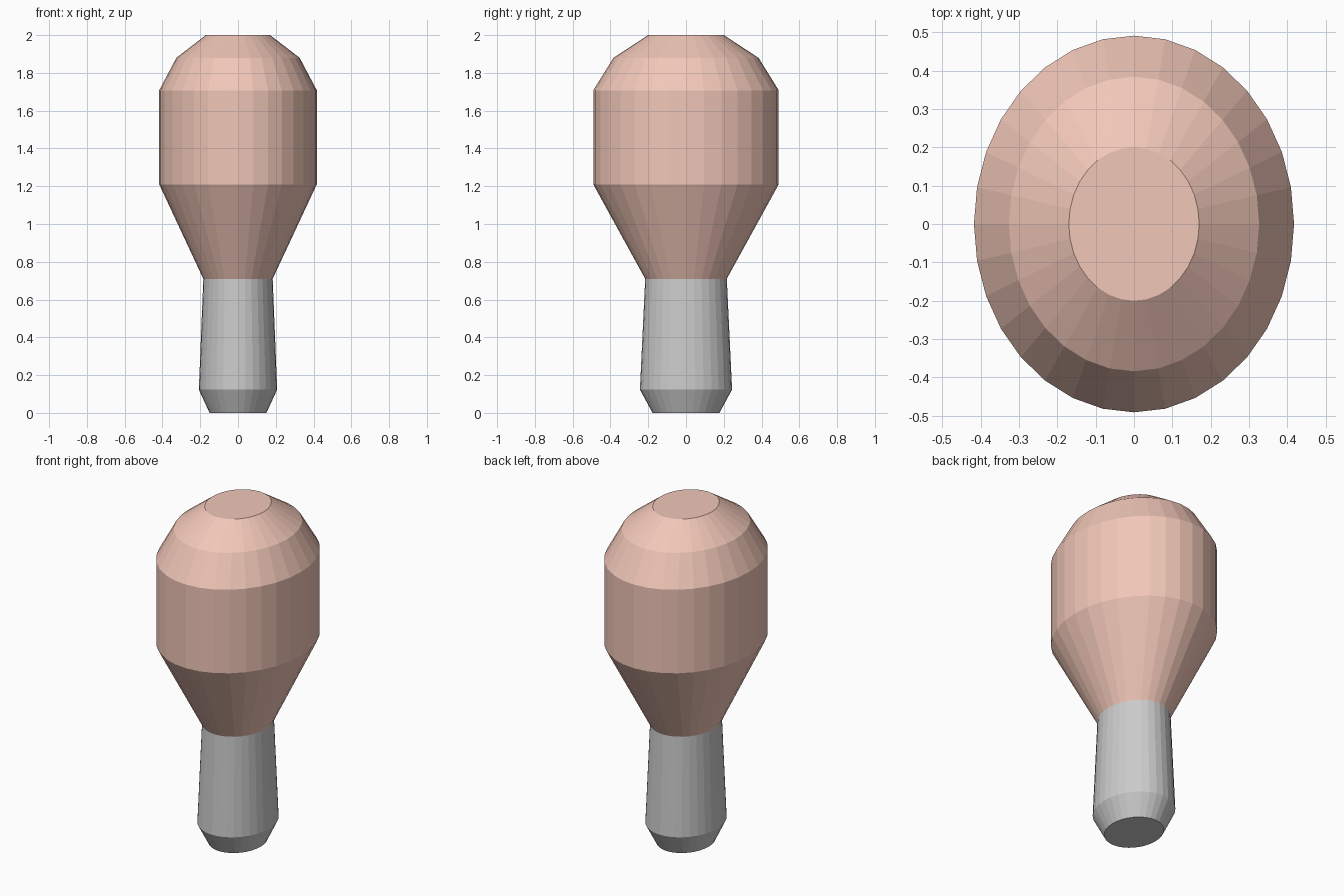
import bpy, bmesh, math

if "Cube" in bpy.data.objects:
    bpy.data.objects.remove(bpy.data.objects["Cube"])

SIDES = 32
DEPTH_TO_WIDTH = 0.85  # oval section: x radius relative to y radius


def turned_part(name, profile, cap_bottom=False, cap_top=False, color=None):
    """Oval lathe of (y radius, z) points with optional end caps."""
    bm = bmesh.new()
    rings = []
    for r, z in profile:
        rings.append([bm.verts.new((r * DEPTH_TO_WIDTH * math.cos(a), r * math.sin(a), z))
                      for a in (2 * math.pi * i / SIDES for i in range(SIDES))])
    for low, high in zip(rings, rings[1:]):
        for i in range(SIDES):
            j = (i + 1) % SIDES
            bm.faces.new((low[i], low[j], high[j], high[i]))
    if cap_bottom:
        bm.faces.new(rings[0][::-1])
    if cap_top:
        bm.faces.new(rings[-1])
    mesh = bpy.data.meshes.new(name)
    bm.to_mesh(mesh)
    bm.free()
    if color:
        mat = bpy.data.materials.new(name + "_color")
        mat.diffuse_color = color
        mat.use_nodes = True
        mat.node_tree.nodes["Principled BSDF"].inputs["Base Color"].default_value = mat.diffuse_color
        mesh.materials.append(mat)
    obj = bpy.data.objects.new(name, mesh)
    bpy.context.collection.objects.link(obj)
    return obj


# Grey tapered stem with chamfered foot
turned_part("stem", [(0.177, 0), (0.244, 0.123), (0.216, 0.71)], cap_bottom=True)

# Coral bulb: flared neck, straight body, rounded-off top
turned_part("bulb", [(0.216, 0.71), (0.491, 1.21), (0.491, 1.708), (0.384, 1.88), (0.2, 2.0)],
            cap_top=True, color=(0.88, 0.57, 0.48, 1))
